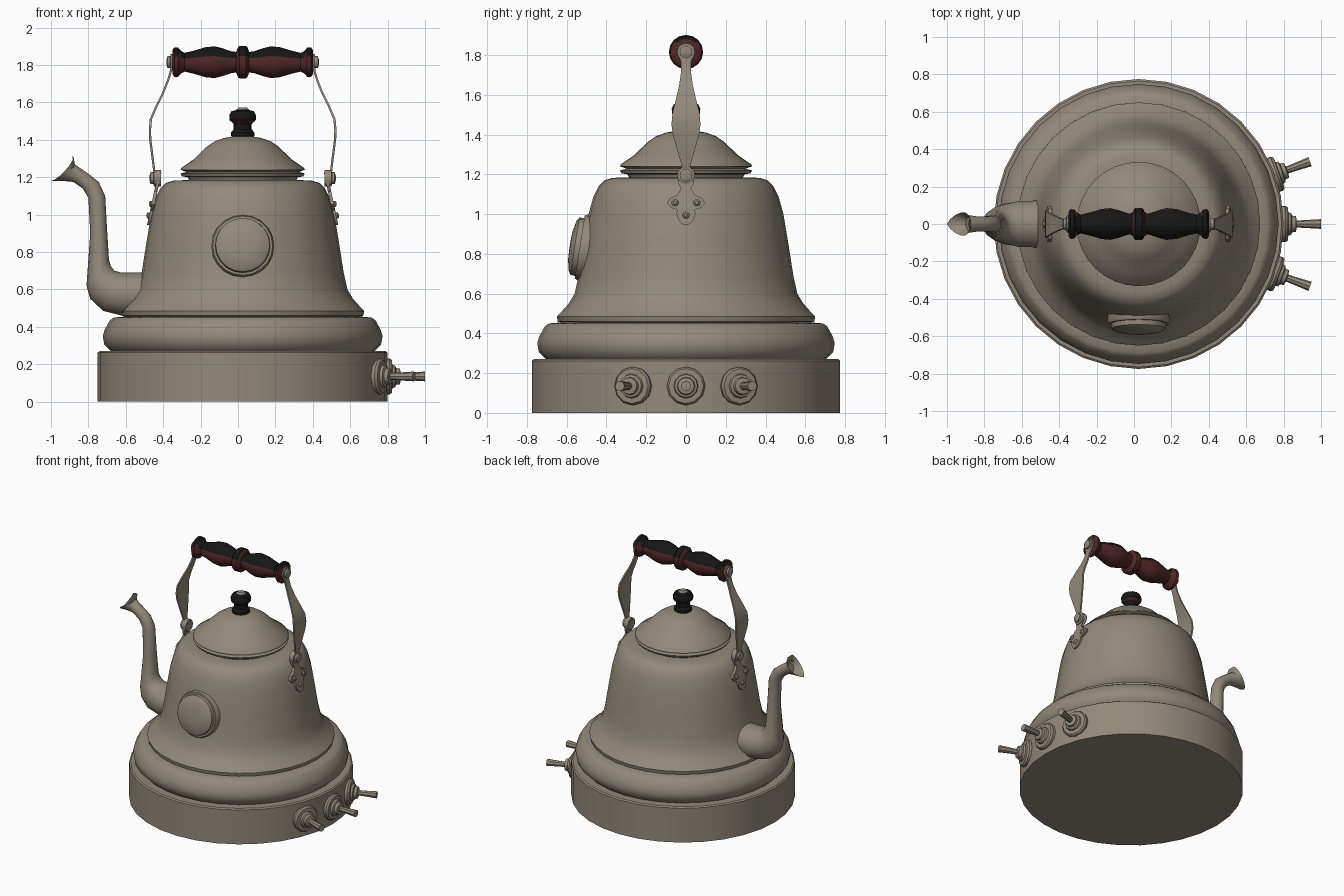
import bpy, bmesh, math
from mathutils import Matrix, Vector

if "Cube" in bpy.data.objects:
    bpy.data.objects.remove(bpy.data.objects["Cube"])

AXIS_X = 0.025  # the pot's axis sits slightly off centre


def material(name, rgb):
    m = bpy.data.materials.new(name)
    m.use_nodes = True
    m.diffuse_color = (*rgb, 1)
    bsdf = next(n for n in m.node_tree.nodes if n.type == 'BSDF_PRINCIPLED')
    bsdf.inputs["Base Color"].default_value = (*rgb, 1)
    return m


METAL = material("taupe_metal", (0.29, 0.25, 0.20))
RED = material("dark_red_wood", (0.075, 0.02, 0.02))
BLACK = material("black_lacquer", (0.008, 0.008, 0.008))


def place(point, direction=(0, 0, 1)):
    """Matrix putting local z along a direction, relative to the pot axis."""
    turn = Vector(direction).to_track_quat('Z', 'Y').to_matrix().to_4x4()
    return Matrix.Translation(Vector(point) + Vector((AXIS_X, 0, 0))) @ turn


def finish(name, bm, mats=(METAL,), black_above=None, angle=35):
    bmesh.ops.recalc_face_normals(bm, faces=bm.faces)
    bm.normal_update()
    if black_above is not None:
        for f in bm.faces:
            f.material_index = int(f.normal.z > black_above)
    mesh = bpy.data.meshes.new(name)
    bm.to_mesh(mesh)
    bm.free()
    for m in mats:
        mesh.materials.append(m)
    ob = bpy.data.objects.new(name, mesh)
    bpy.context.collection.objects.link(ob)
    bpy.ops.object.select_all(action='DESELECT')
    ob.select_set(True)
    bpy.context.view_layer.objects.active = ob
    bpy.ops.object.shade_smooth_by_angle(angle=math.radians(angle))
    return ob


def skin(bm, rings):
    """Join equal rings of points into a closed tube with end caps."""
    loops = [[bm.verts.new(p) for p in ring] for ring in rings]
    n = len(loops[0])
    for a, b in zip(loops, loops[1:]):
        for i in range(n):
            j = (i + 1) % n
            bm.faces.new((a[i], a[j], b[j], b[i]))
    bm.faces.new(loops[0])
    bm.faces.new(loops[-1])


def lathe(name, profile, matrix, sides=32, **kw):
    bm = bmesh.new()
    turns = [2 * math.pi * i / sides for i in range(sides)]
    skin(bm, [[matrix @ Vector((r * math.cos(t), r * math.sin(t), z)) for t in turns]
              for r, z in profile])
    return finish(name, bm, **kw)


def strip(name, rows, thick, side):
    """Metal strip facing sideways, from rows of (distance, height, half width)."""
    bm = bmesh.new()
    skin(bm, [[(AXIS_X + side * (d + o), y, z)
               for o, y in ((0, -w), (0, w), (thick, w), (thick, -w))]
              for d, z, w in rows])
    return finish(name, bm)


# Stacked body: base drum, rounded band, bell, lid
centre = place((0, 0, 0))
lathe("base_drum", [(.775, 0), (.775, .262), (.765, .27), (.70, .27)], centre)
lathe("rounded_band", [(.70, .265), (.715, .28), (.74, .305), (.748, .35), (.738, .385),
                       (.71, .435), (.69, .45), (.63, .455)], centre)
lathe("bell_body", [(.62, .45), (.645, .46), (.65, .485), (.63, .505), (.59, .55),
                    (.56, .60), (.54, .69), (.515, .85), (.49, 1.0), (.465, 1.09),
                    (.44, 1.14), (.41, 1.17), (.37, 1.182), (.30, 1.185)], centre)
lathe("lid", [(.28, 1.17), (.295, 1.2), (.325, 1.205), (.332, 1.22), (.30, 1.228),
              (.332, 1.24), (.328, 1.25), (.26, 1.297), (.19, 1.365), (.15, 1.392),
              (.10, 1.41), (.04, 1.42)], centre)

# Lid knob
lathe("lid_knob", [(.05, 1.41), (.062, 1.42), (.062, 1.44), (.048, 1.455), (.048, 1.485),
                   (.07, 1.505), (.072, 1.53), (.06, 1.553), (.03, 1.56)],
      centre, 12, mats=(RED, BLACK), black_above=-.2)
lathe("knob_cap", [(.034, 1.55), (.034, 1.562), (.022, 1.572)], centre, 12)

# Front medallion, leaning with the body wall
lean = math.radians(9)
lathe("front_medallion", [(.165, -.05), (.168, .015), (.16, .03), (.148, .03), (.145, .055),
                          (.125, .067), (.07, .078), (.02, .08)],
      place((0, -.505, .83), (0, -math.cos(lean), math.sin(lean))), 20)

# Spout: pairs of underside and upper points with half widths
sections = [((-.46, .46), (-.46, .69), .13), ((-.60, .455), (-.63, .692), .125),
            ((-.72, .485), (-.66, .70), .11), ((-.79, .55), (-.68, .725), .09),
            ((-.81, .62), (-.69, .76), .075), ((-.79, .90), (-.70, .92), .052),
            ((-.80, 1.09), (-.71, 1.10), .045), ((-.83, 1.14), (-.745, 1.175), .042),
            ((-.88, 1.175), (-.795, 1.215), .04), ((-.93, 1.18), (-.875, 1.27), .05),
            ((-1.0, 1.18), (-.887, 1.315), .062), ((-.90, 1.185), (-.87, 1.255), .035)]
rings = []
for k, (low, high, half) in enumerate(sections):
    low, high = Vector((low[0], 0, low[1])), Vector((high[0], 0, high[1]))
    scoop = .03 if k == len(sections) - 2 else 0  # lip sides curve back
    ring = []
    for i in range(14):
        t = 2 * math.pi * i / 14
        p = (low + high) / 2 + (high - low) / 2 * math.cos(t)
        p += Vector((scoop * abs(math.sin(t)), half * math.sin(t), 0))
        ring.append(p)
    rings.append(ring)
spout = bmesh.new()
skin(spout, rings)
finish("spout", spout, angle=40)

# Turned grip, mirrored about its middle ring
half_grip = [(.086, .018), (.08, .025), (.055, .035), (.058, .06), (.075, .11), (.085, .15),
             (.08, .20), (.062, .26), (.05, .31), (.06, .33), (.078, .345), (.08, .365),
             (.065, .375)]
grip = [(r, -z) for r, z in reversed(half_grip)] + half_grip
lathe("handle_grip", grip, place((0, 0, 1.815), (1, 0, 0)), 16,
      mats=(RED, BLACK), black_above=.38)

# Handle brackets on both sides
strap_rows = [(.455, 1.15, .02), (.46, 1.20, .025), (.467, 1.235, .02), (.475, 1.30, .038),
              (.488, 1.40, .066), (.49, 1.45, .073), (.485, 1.51, .068), (.455, 1.58, .05),
              (.42, 1.65, .034), (.392, 1.72, .024), (.377, 1.77, .026), (.375, 1.80, .04),
              (.375, 1.83, .04), (.375, 1.855, .02)]
plate_rows = [(.945, .012), (.965, .035), (1.0, .048), (1.022, .045), (1.032, .075),
              (1.055, .095), (1.08, .08), (1.095, .045), (1.125, .025), (1.155, .04),
              (1.20, .04), (1.225, .02)]
rivet = [(.018, -.01), (.018, .006), (.009, .014)]
pivot = [(.045, -.025), (.045, .012), (.032, .016), (.032, .03), (.012, .036)]


def plate_distance(z):
    return .492 + (.95 - z) * .21


for side, label in ((1, "left"), (-1, "right")):
    out = (side, 0, 0)
    strip(label + "_handle_strap", strap_rows, .012, side)
    strip(label + "_bracket_plate", [(plate_distance(z), z, w) for z, w in plate_rows],
          .018, side)
    lathe(label + "_lower_pivot", pivot, place((side * .462, 0, 1.195), out), 12)
    lathe(label + "_upper_pivot", pivot, place((side * .372, 0, 1.815), out), 12)
    for y, z in ((-.055, 1.057), (.055, 1.057), (0, .995)):
        lathe(label + "_rivet", rivet,
              place((side * (plate_distance(z) + .018), y, z), out), 10)

# Three taps fanned out on the base
for label, turn in (("front", -20), ("middle", 0), ("back", 20)):
    a = math.radians(turn)
    out = Vector((math.cos(a), math.sin(a), 0))
    spot = place(out * .75 + Vector((0, 0, .135)), out)
    lathe(label + "_tap_flange", [(.095, -.03), (.097, .035), (.088, .048), (.062, .05),
                                  (.058, .065), (.045, .07), (.042, .09), (.02, .095)],
          spot, 12)
    lathe(label + "_tap_stem", [(.02, .08), (.02, .12), (.026, .225)], spot, 8)
